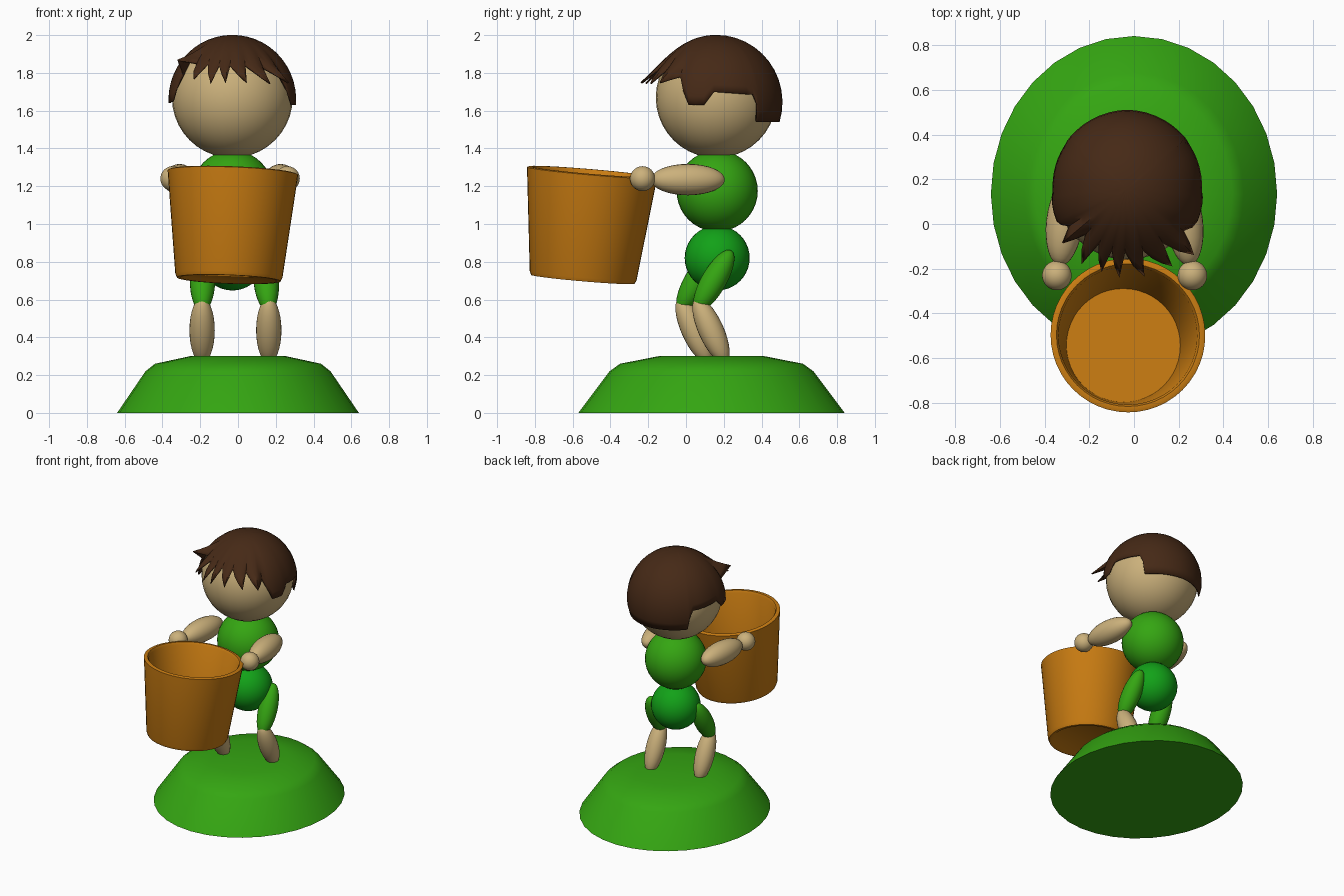
import bpy, bmesh, math
from mathutils import Vector, Matrix

if "Cube" in bpy.data.objects:
    bpy.data.objects.remove(bpy.data.objects["Cube"])


def material(name, rgb):
    m = bpy.data.materials.new(name)
    m.diffuse_color = (*rgb, 1)
    m.use_nodes = True
    m.node_tree.nodes["Principled BSDF"].inputs["Base Color"].default_value = m.diffuse_color
    return m


SKIN = material("skin", (0.60, 0.44, 0.20))
HAIR = material("hair_brown", (0.06, 0.022, 0.008))
SHIRT = material("shirt_green", (0.035, 0.38, 0.006))
SHORTS = material("shorts_green", (0.006, 0.36, 0.009))
WOOD = material("bucket_orange", (0.58, 0.20, 0.006))


def add_mesh(name, verts, faces, mat, matrix=Matrix(), angle=40):
    bm = bmesh.new()
    vs = [bm.verts.new(matrix @ Vector(v)) for v in verts]
    for f in faces:
        bm.faces.new([vs[i] for i in f])
    bmesh.ops.recalc_face_normals(bm, faces=bm.faces)
    return finish(name, bm, mat, angle)


def finish(name, bm, mat, angle=40):
    me = bpy.data.meshes.new(name)
    bm.to_mesh(me)
    bm.free()
    me.materials.append(mat)
    ob = bpy.data.objects.new(name, me)
    bpy.context.collection.objects.link(ob)
    bpy.ops.object.select_all(action='DESELECT')
    ob.select_set(True)
    bpy.context.view_layer.objects.active = ob
    bpy.ops.object.shade_smooth_by_angle(angle=math.radians(angle))
    return ob


def ball(name, centre, r, mat):
    bm = bmesh.new()
    bmesh.ops.create_uvsphere(bm, u_segments=32, v_segments=20, radius=r,
                              matrix=Matrix.Translation(centre))
    return finish(name, bm, mat)


def limb(name, a, b, r, mat):
    """Ellipsoid stretched between the two end points."""
    a, b = Vector(a), Vector(b)
    d = b - a
    mx = (Matrix.Translation((a + b) / 2) @ d.to_track_quat('Z', 'Y').to_matrix().to_4x4()
          @ Matrix.Diagonal((r, r, d.length / 2, 1)))
    bm = bmesh.new()
    bmesh.ops.create_uvsphere(bm, u_segments=24, v_segments=16, radius=1, matrix=mx)
    return finish(name, bm, mat)


def lathe(name, profile, mat, matrix, n=32, angle=40):
    """Spin (radius, z) rings and close both ends with flat caps."""
    verts = [(r * math.cos(2 * math.pi * i / n), r * math.sin(2 * math.pi * i / n), z)
             for r, z in profile for i in range(n)]
    faces = [(k * n + i, k * n + (i + 1) % n, (k + 1) * n + (i + 1) % n, (k + 1) * n + i)
             for k in range(len(profile) - 1) for i in range(n)]
    last = (len(profile) - 1) * n
    faces += [tuple(range(n)), tuple(range(last, last + n))]
    return add_mesh(name, verts, faces, mat, matrix, angle)


# Grassy mound
lathe("mound", [(0.64, 0), (0.49, 0.22), (0.44, 0.26), (0.255, 0.30)], SHIRT,
      Matrix.Translation((0, 0.135, 0)) @ Matrix.Diagonal((1, 1.102, 1, 1)))

# Body
ball("head", (-0.03, 0.16, 1.67), 0.32, SKIN)
ball("torso", (-0.03, 0.165, 1.175), 0.215, SHIRT)
ball("hips", (-0.03, 0.165, 0.82), 0.172, SHORTS)

# Arms and hands
for side, s in (("left", -1), ("right", 1)):
    cx = -0.042
    limb(side + "_arm", (cx + s * 0.245, 0.205, 1.235), (cx + s * 0.29, -0.185, 1.235), 0.083, SKIN)
    ball(side + "_hand", (cx + s * 0.303, -0.23, 1.24), 0.066, SKIN)

# Legs, one slightly ahead of the other
for side, x, hip_x, dy in (("left", -0.19, -0.185, -0.09), ("right", 0.163, 0.135, 0)):
    limb(side + "_thigh", (hip_x, 0.24 + dy, 0.86), (x, 0.055 + dy, 0.54), 0.067, SHIRT)
    limb(side + "_shin", (x, 0.055 + dy, 0.61), (x, 0.21 + dy, 0.265), 0.067, SKIN)

# Tilted open bucket
low, top = Vector((-0.049, -0.546, 0.707)), Vector((-0.027, -0.497, 1.277))
axis = top - low
h = axis.length
tilt = Vector((0, 0, 1)).rotation_difference(axis).to_matrix().to_4x4()
lathe("bucket", [(0.24, 0.012), (0.255, 0), (0.275, 0), (0.284, 0.02), (0.344, h - 0.02),
                 (0.346, h - 0.005), (0.335, h), (0.32, h), (0.31, h - 0.015), (0.255, 0.04)],
      WOOD, Matrix.Translation(low) @ tilt, 48)

# Hair cap: rim points as (azimuth from the front, height, distance from head centre)
rim = [(-180, 1.54, 0.36), (-131, 1.54, 0.35), (-129, 1.635, 0.345), (-125, 1.685, 0.34),
       (-88, 1.70, 0.335), (-79, 1.64, 0.345), (-65, 1.65, 0.35), (-57, 1.79, 0.335),
       (-50, 1.87, 0.43), (-42, 1.85, 0.335), (-31, 1.77, 0.41), (-27, 1.85, 0.335),
       (-17, 1.745, 0.40), (-14, 1.84, 0.335), (-5, 1.75, 0.41), (-2, 1.84, 0.335),
       (11, 1.75, 0.41), (14, 1.84, 0.335), (30, 1.745, 0.41), (33, 1.83, 0.335),
       (45, 1.75, 0.43), (53, 1.78, 0.335), (65, 1.63, 0.35), (79, 1.63, 0.345),
       (88, 1.70, 0.335), (125, 1.685, 0.34), (129, 1.635, 0.345), (131, 1.54, 0.35),
       (180, 1.54, 0.36)]
cols = []
for a, b in zip(rim, rim[1:]):
    n = max(1, math.ceil((b[0] - a[0]) / 7))
    cols += [[a[k] + (b[k] - a[k]) * i / n for k in range(3)] for i in range(n)]
rows, base_r = 12, 0.331
verts = [(0, 0, base_r)]
for az, z, dist in cols:
    theta, az = math.acos((z - 1.67) / dist), math.radians(az)
    power = 5 if abs(az) < 1 else 2
    for j in range(1, rows + 1):
        t = j / rows
        r, th = base_r + (dist - base_r) * t ** power, theta * t
        verts.append((r * math.sin(th) * math.sin(az), -r * math.sin(th) * math.cos(az),
                      r * math.cos(th)))
faces = []
for i in range(len(cols)):
    p, q = 1 + i * rows, 1 + (i + 1) % len(cols) * rows
    faces.append((0, p, q))
    faces += [(p + j, p + j + 1, q + j + 1, q + j) for j in range(rows - 1)]
hair = add_mesh("hair", verts, faces, HAIR, Matrix.Translation((-0.03, 0.16, 1.67)))
shell = hair.modifiers.new("thickness", 'SOLIDIFY')
shell.thickness = 0.008
shell.offset = -1
